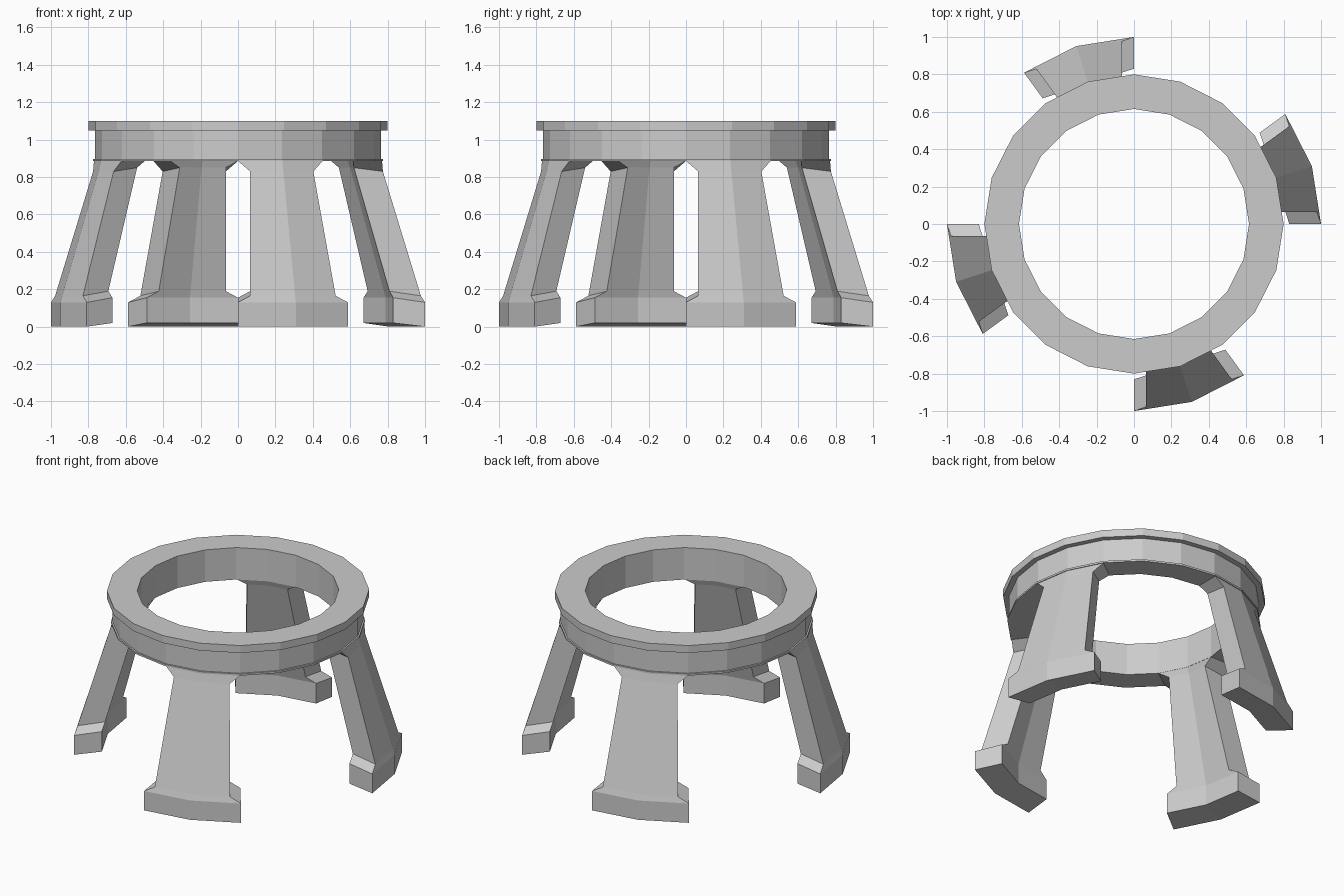
import bpy, bmesh
from math import sin, cos, radians
from mathutils import Vector

if "Cube" in bpy.data.objects:
    bpy.data.objects.remove(bpy.data.objects["Cube"])


def finish(name, bm):
    bmesh.ops.recalc_face_normals(bm, faces=bm.faces)
    me = bpy.data.meshes.new(name)
    bm.to_mesh(me)
    bm.free()
    ob = bpy.data.objects.new(name, me)
    bpy.context.collection.objects.link(ob)
    return ob


def loft(bm, loops, close=False):
    """Skin closed vertex loops; join last to first, or cap both ends."""
    rows = [[bm.verts.new(p) for p in loop] for loop in loops]
    n = len(rows[0])
    pairs = list(zip(rows, rows[1:])) + ([(rows[-1], rows[0])] if close else [])
    for a, b in pairs:
        for i in range(n):
            j = (i + 1) % n
            bm.faces.new((a[i], a[j], b[j], b[i]))
    if not close:
        # each cap is two quads, one per 18 degree segment
        for r in (rows[0], rows[-1]):
            bm.faces.new((r[0], r[1], r[4], r[5]))
            bm.faces.new((r[1], r[2], r[3], r[4]))


def polar(r, deg, z):
    return Vector((r * cos(radians(deg)), r * sin(radians(deg)), z))


# Top ring: 20-sided, with overhanging rim and thin lower lip
profile = [(0.615, 0.885), (0.775, 0.885), (0.775, 0.897), (0.765, 0.897),
           (0.765, 1.05), (0.80, 1.05), (0.80, 1.10), (0.615, 1.10)]
bm = bmesh.new()
loft(bm, [[polar(r, 18 * i, z) for i in range(20)] for r, z in profile], close=True)
finish("top_ring", bm)


# Legs: two-segment arc section, flared at foot and top
def arc(r, z, inset, start):
    a, m, b = (polar(r, start + k, z) for k in (0, 18, 36))
    t = inset / (r * sin(radians(18)))
    return [a.lerp(m, t), m, b.lerp(m, t)]


# outer radius, outer z, inner radius, inner z, side inset
sections = [(1.0, 0.0, 0.83, 0.02, 0.0),
            (1.0, 0.13, 0.83, 0.155, 0.0),
            (0.988, 0.165, 0.82, 0.19, 0.065),
            (0.785, 0.83, 0.63, 0.85, 0.065),
            (0.77, 0.886, 0.616, 0.886, 0.0)]
for k, side in enumerate(("right", "back", "left", "front")):
    bm = bmesh.new()
    loft(bm, [arc(ro, zo, d, 90 * k) + arc(ri, zi, d, 90 * k)[::-1]
              for ro, zo, ri, zi, d in sections])
    finish(side + "_leg", bm)
